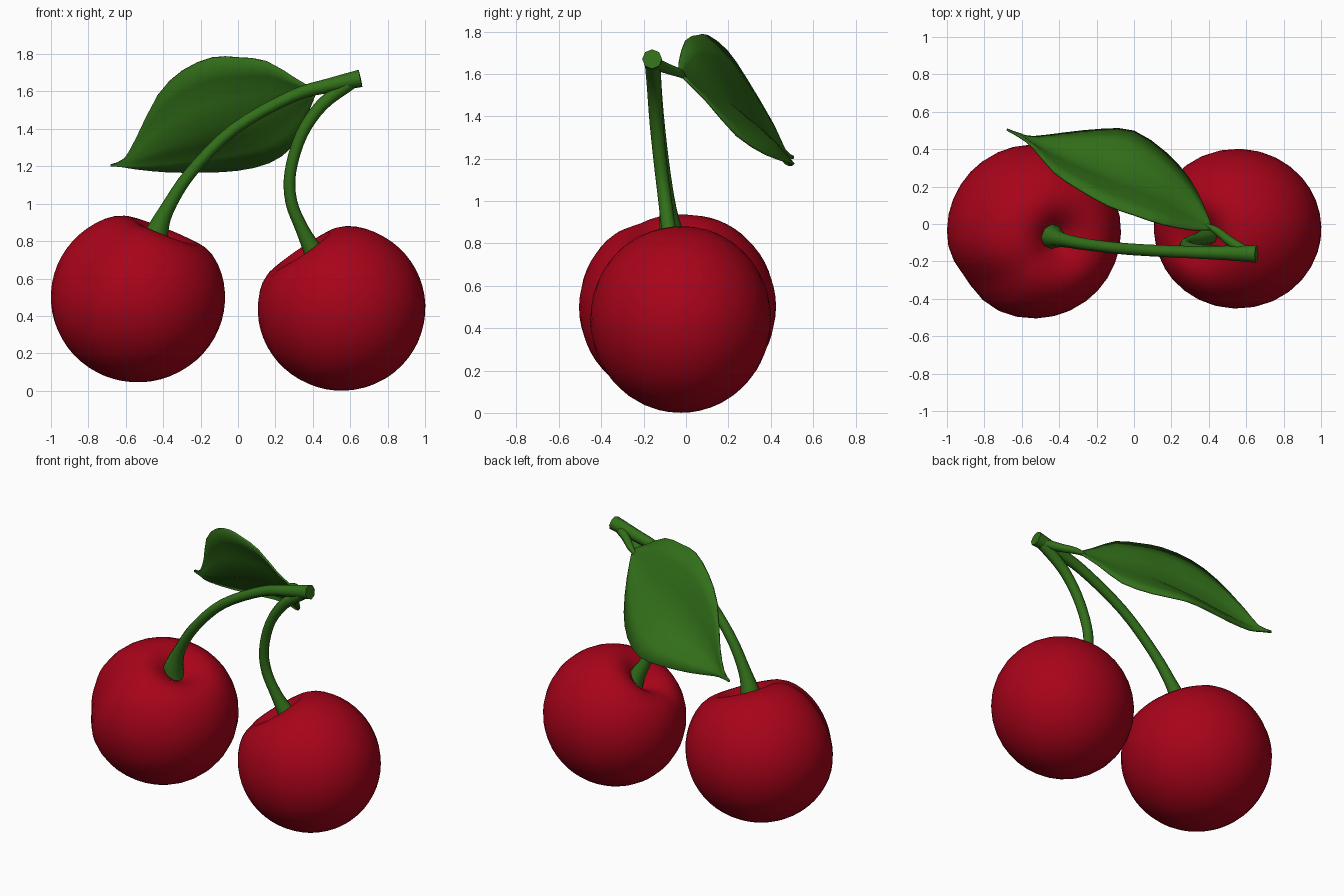
import bpy, bmesh, math
from mathutils import Vector

if "Cube" in bpy.data.objects:
    bpy.data.objects.remove(bpy.data.objects["Cube"])


def material(name, rgb):
    m = bpy.data.materials.new(name)
    m.diffuse_color = (*rgb, 1)
    m.use_nodes = True
    m.node_tree.nodes["Principled BSDF"].inputs["Base Color"].default_value = m.diffuse_color
    return m


RED = material("cherry red", (0.39, 0.001, 0.010))
GREEN = material("leaf green", (0.032, 0.160, 0.010))


def finish(name, bm, mat, angle=60):
    bmesh.ops.recalc_face_normals(bm, faces=bm.faces)
    me = bpy.data.meshes.new(name)
    bm.to_mesh(me)
    bm.free()
    me.materials.append(mat)
    ob = bpy.data.objects.new(name, me)
    bpy.context.collection.objects.link(ob)
    bpy.context.view_layer.objects.active = ob
    ob.select_set(True)
    bpy.ops.object.shade_smooth_by_angle(angle=math.radians(angle))
    ob.select_set(False)
    return ob


# Cherry: sphere with a stem dimple on its tilted axis and a soft groove down one side
def cherry(name, centre, size, axis, groove_dir, groove_mid, groove_len, depth):
    bm = bmesh.new()
    bmesh.ops.create_uvsphere(bm, u_segments=32, v_segments=28, radius=1)
    turn = Vector((0, 0, 1)).rotation_difference(Vector(axis))
    for v in bm.verts:
        theta = math.acos(max(-1, min(1, v.co.z)))
        phi = math.atan2(v.co.y, v.co.x)
        d = (phi - math.radians(groove_dir) + math.pi) % math.tau - math.pi
        r = 1 - 0.38 * math.exp(-(theta / 0.35) ** 2)
        r -= depth * math.exp(-(d / 0.28) ** 2 - ((theta - groove_mid) / groove_len) ** 2)
        p = turn @ (v.co * r)
        v.co = Vector(centre) + Vector(p[i] * size[i] for i in range(3))
    return finish(name, bm, RED)


cherry("left_cherry", (-0.535, -0.04, 0.50), (0.466, 0.465, 0.455),
       (0.135, -0.035, 0.33), 217, 1.35, 0.65, 0.10)
cherry("right_cherry", (0.553, -0.025, 0.443), (0.449, 0.427, 0.443),
       (-0.185, -0.035, 0.27), 195, 0.6, 0.4, 0.02)


def spline(pts, steps):
    """Catmull-Rom through points of any dimension."""
    out = []
    n = len(pts)
    for i in range(n - 1):
        a, b, c, d = (pts[max(0, min(n - 1, i + k))] for k in (-1, 0, 1, 2))
        for s in range(steps):
            t = s / steps
            out.append([0.5 * (2 * q + (r - p) * t + (2 * p - 5 * q + 4 * r - w) * t * t
                               + (3 * q - p - 3 * r + w) * t ** 3)
                        for p, q, r, w in zip(a, b, c, d)])
    out.append(list(pts[-1]))
    return out


# Stem: tube swept along points given as x, y, z, radius
def tube(name, pts, sides=8):
    path = spline(pts, 4)
    bm = bmesh.new()
    rings = []
    for i, p in enumerate(path):
        t = Vector(path[min(i + 1, len(path) - 1)][:3]) - Vector(path[max(i - 1, 0)][:3])
        t.normalize()
        u = Vector((0, 1, 0)).cross(t).normalized()
        w = t.cross(u)
        rings.append([bm.verts.new(Vector(p[:3]) + p[3] * (
            u * math.cos(math.tau * k / sides) + w * math.sin(math.tau * k / sides)))
            for k in range(sides)])
    for a, b in zip(rings, rings[1:]):
        for k in range(sides):
            j = (k + 1) % sides
            bm.faces.new((a[k], a[j], b[j], b[k]))
    bm.faces.new(rings[0])
    bm.faces.new(rings[-1])
    return finish(name, bm, GREEN, 50)


tube("left_stem", [(-0.45, -0.06, 0.76, 0.075), (-0.435, -0.07, 0.84, 0.062),
                   (-0.38, -0.085, 0.97, 0.039), (-0.25, -0.11, 1.17, 0.032),
                   (-0.02, -0.135, 1.40, 0.031), (0.29, -0.15, 1.575, 0.033),
                   (0.50, -0.155, 1.635, 0.039), (0.655, -0.16, 1.67, 0.047)])
tube("right_stem", [(0.44, -0.04, 0.65, 0.080), (0.41, -0.055, 0.73, 0.056),
                    (0.345, -0.08, 0.86, 0.036), (0.285, -0.10, 1.01, 0.032),
                    (0.28, -0.12, 1.17, 0.031), (0.34, -0.14, 1.37, 0.032),
                    (0.45, -0.15, 1.53, 0.034), (0.60, -0.157, 1.645, 0.037)])
tube("leaf_stalk", [(0.60, -0.15, 1.65, 0.03), (0.51, -0.09, 1.625, 0.026),
                    (0.44, -0.035, 1.605, 0.021), (0.37, 0.0, 1.58, 0.008)])

# Leaf: upper edge, midrib and lower edge, joined across by a soft fold
UPPER = [(.42, -.03, 1.60), (.31, -.03, 1.665), (.15, 0, 1.76), (0, .05, 1.78),
         (-.14, .10, 1.78), (-.30, .19, 1.71), (-.43, .28, 1.58), (-.54, .41, 1.36),
         (-.61, .465, 1.24), (-.68, .505, 1.21)]
MIDRIB = [(.42, -.03, 1.60), (.33, .035, 1.56), (.20, .125, 1.51), (.05, .205, 1.46),
          (-.10, .26, 1.41), (-.25, .315, 1.36), (-.40, .37, 1.30), (-.54, .43, 1.245),
          (-.61, .475, 1.215), (-.68, .505, 1.205)]
LOWER = [(.42, -.03, 1.60), (.37, .10, 1.47), (.295, .24, 1.31), (.17, .38, 1.22),
         (0, .495, 1.18), (-.17, .505, 1.17), (-.37, .485, 1.17), (-.54, .465, 1.185),
         (-.61, .48, 1.195), (-.68, .505, 1.20)]
bm = bmesh.new()
rows = []
for u, m, l in zip(*(spline(e, 2) for e in (UPPER, MIDRIB, LOWER))):
    u, m, l = Vector(u), Vector(m), Vector(l)
    puff = Vector((-0.1, 0.8, 0.6)) * 0.04
    row = []
    for a, b in ((u, m), (m, l)):
        for t in (0, 0.33, 0.67):
            row.append(a.lerp(b, t) + puff * (a - b).length * 4 * t * (1 - t))
    row.append(l)
    rows.append([bm.verts.new(p) for p in row])
for a, b in zip(rows, rows[1:]):
    for k in range(6):
        bm.faces.new((a[k], a[k + 1], b[k + 1], b[k]))
bmesh.ops.remove_doubles(bm, verts=bm.verts, dist=0.0005)
leaf = finish("leaf", bm, GREEN)
solid = leaf.modifiers.new("thickness", "SOLIDIFY")
solid.thickness = 0.012
solid.offset = 0
